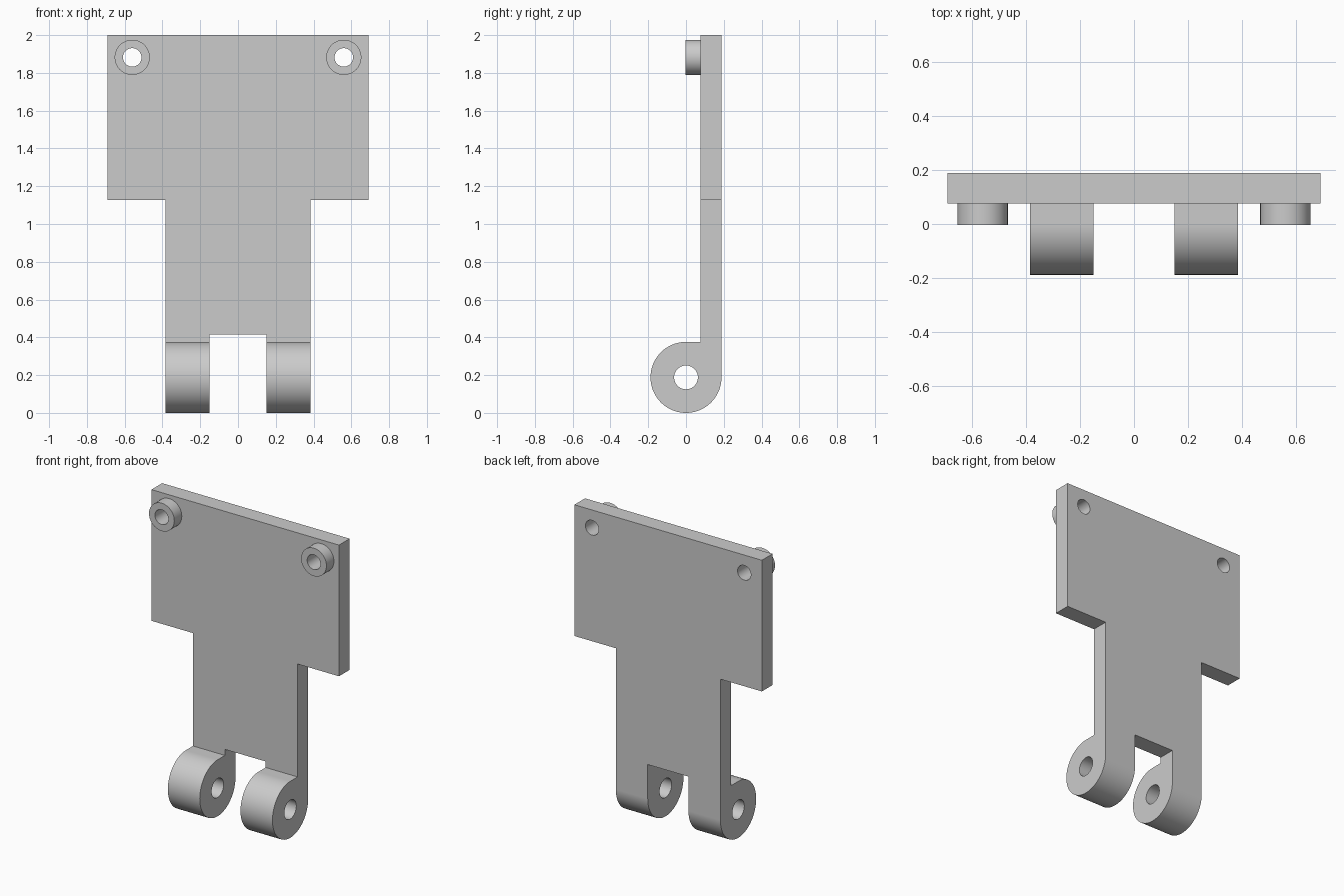
import bpy
import bmesh
from math import cos, sin, pi, radians
from mathutils import Vector

cube = bpy.data.objects.get("Cube")
if cube:
    bpy.data.objects.remove(cube, do_unlink=True)

X, Y = Vector((1, 0, 0)), Vector((0, 1, 0))
FRONT, BACK = 0.076, 0.188      # plate faces
R = 0.188                       # hinge knuckle radius
BOSS_X, BOSS_Z = 0.56, 1.882

grey = bpy.data.materials.new("light grey")
grey.use_nodes = True
grey.diffuse_color = (0.6, 0.6, 0.6, 1)
grey.node_tree.nodes["Principled BSDF"].inputs["Base Color"].default_value = (0.6, 0.6, 0.6, 1)


def prism(name, points, axis, start, end):
    """Extrude a closed profile (horizontal, z) along the x or y axis."""
    side = Y if axis == X else X
    bm = bmesh.new()
    verts = [bm.verts.new(side * h + Vector((0, 0, z)) + axis * start) for h, z in points]
    face = bm.faces.new(verts)
    new = bmesh.ops.extrude_face_region(bm, geom=[face])["geom"]
    moved = [g for g in new if isinstance(g, bmesh.types.BMVert)]
    bmesh.ops.translate(bm, verts=moved, vec=axis * (end - start))
    bmesh.ops.recalc_face_normals(bm, faces=bm.faces)
    mesh = bpy.data.meshes.new(name)
    bm.to_mesh(mesh)
    bm.free()
    mesh.materials.append(grey)
    obj = bpy.data.objects.new(name, mesh)
    bpy.context.collection.objects.link(obj)
    return obj


def circle(h, z, r, n=64):
    return [(h + r * cos(2 * pi * i / n), z + r * sin(2 * pi * i / n)) for i in range(n)]


def combine(target, tool, operation):
    """Apply a boolean, then discard the tool object."""
    tool.hide_render = True
    mod = target.modifiers.new("shape", "BOOLEAN")
    mod.operation, mod.object, mod.solver = operation, tool, "EXACT"
    bpy.context.view_layer.objects.active = target
    bpy.ops.object.modifier_apply(modifier=mod.name)
    bpy.data.objects.remove(tool, do_unlink=True)


# Side profile: flat plate running down into a rounded hinge knuckle
arc = [(R * cos(a), R + R * sin(a)) for a in (pi / 2 + 1.5 * pi * i / 54 * 2 / 1.5 * 0.75 for i in range(55))]
plate = prism("hinge_plate", arc + [(BACK, 2), (FRONT, 2), (FRONT, 2 * R)], X, -0.8, 0.8)

# Front outline: wide top, narrower stem, notch between two knuckles
half = [(0.69, 2.1), (0.69, 1.127), (0.385, 1.127), (0.385, -0.1), (0.15, -0.1), (0.15, 0.416)]
outline = half + [(-x, z) for x, z in reversed(half)]
combine(plate, prism("outline_cutter", outline, Y, -0.4, 0.4), "INTERSECT")

# Raised bosses with through holes in the upper corners
for s in (-1, 1):
    combine(plate, prism("boss", circle(s * BOSS_X, BOSS_Z, 0.093), Y, -0.003, 0.13), "UNION")
    combine(plate, prism("boss_hole", circle(s * BOSS_X, BOSS_Z, 0.049), Y, -0.3, 0.3), "DIFFERENCE")

# Hinge pin hole through both knuckles
combine(plate, prism("pin_hole", circle(0, R, 0.063), X, -0.8, 0.8), "DIFFERENCE")

# Smooth the round surfaces, keep the flat ones flat
bpy.ops.object.select_all(action="DESELECT")
plate.select_set(True)
bpy.context.view_layer.objects.active = plate
bpy.ops.object.shade_smooth_by_angle(angle=radians(30))
weighted = plate.modifiers.new("flat_faces", "WEIGHTED_NORMAL")
weighted.keep_sharp = True
